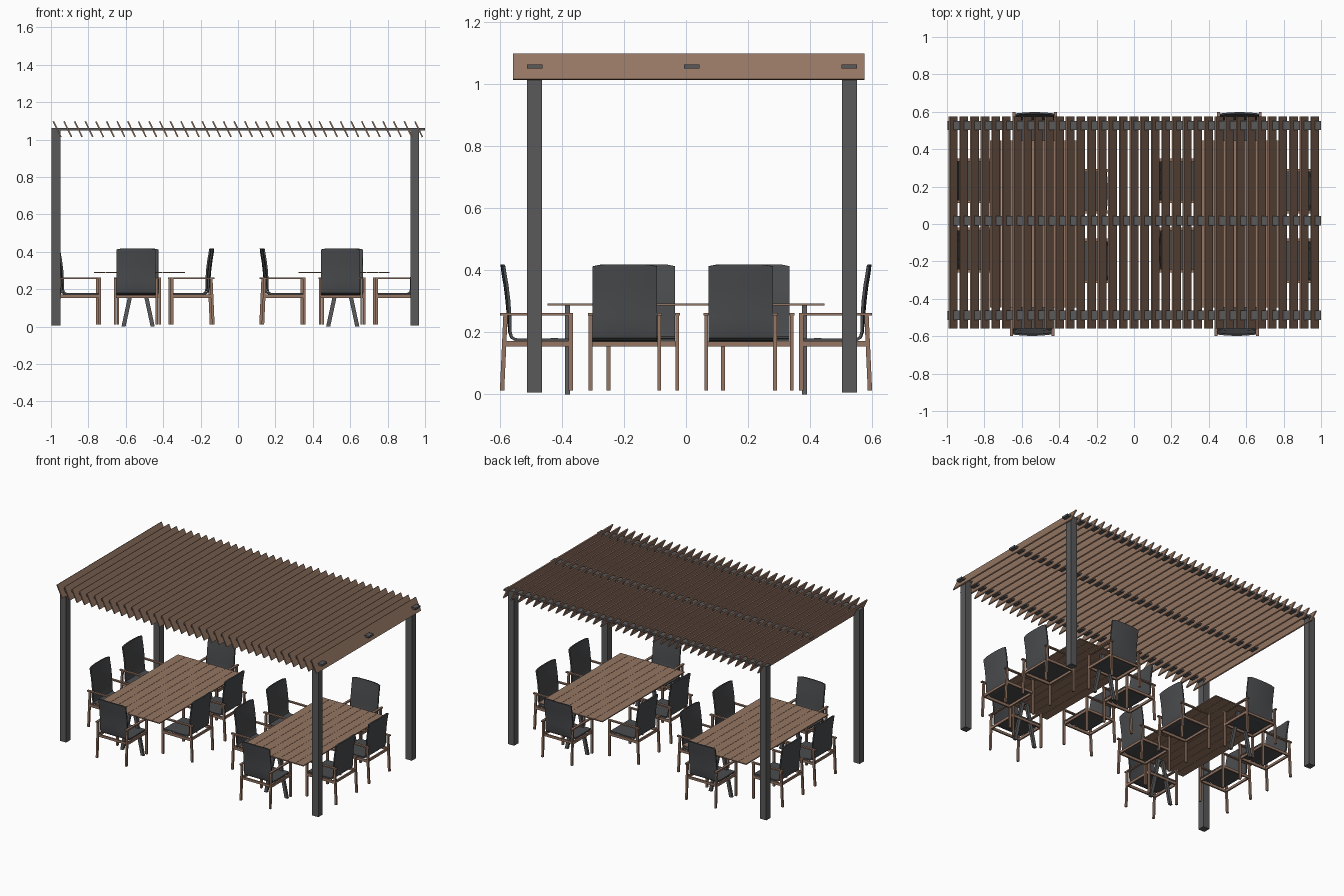
import bpy
import bmesh
from math import radians, hypot, atan2
from mathutils import Matrix, Vector

cube = bpy.data.objects.get("Cube")
if cube:
    bpy.data.objects.remove(cube)


def material(name, color):
    mat = bpy.data.materials.new(name)
    mat.use_nodes = True
    mat.diffuse_color = (*color, 1)
    mat.node_tree.nodes["Principled BSDF"].inputs["Base Color"].default_value = (*color, 1)
    return mat


wood = material("warm wood", (0.30, 0.18, 0.125))
metal = material("grey metal", (0.10, 0.10, 0.105))
fabric = material("dark fabric", (0.07, 0.072, 0.077))


def add_box(bm, center, size, rot=Matrix()):
    mat = Matrix.Translation(center) @ rot @ Matrix.Diagonal((*size, 1))
    bmesh.ops.create_cube(bm, size=1, matrix=mat)


def add_span(bm, low, high):
    low, high = Vector(low), Vector(high)
    add_box(bm, (low + high) / 2, high - low)


def add_strut(bm, start, end, width, depth):
    # Sheared post with level ends
    made = bmesh.ops.create_cube(bm, size=1)["verts"]
    for v in made:
        base = Vector(end if v.co.z > 0 else start)
        v.co = base + Vector((v.co.x * width, v.co.y * depth, 0))


def to_mesh(bm, name, mat):
    mesh = bpy.data.meshes.new(name)
    bm.to_mesh(mesh)
    bm.free()
    mesh.materials.append(mat)
    return mesh


def place(name, mesh, loc=(0, 0, 0), turn=0):
    obj = bpy.data.objects.new(name, mesh)
    obj.location = loc
    obj.rotation_euler.z = radians(turn)
    bpy.context.collection.objects.link(obj)
    return obj


# Pergola posts
post_y = (-0.488, 0.527)
for x in (-0.972, 0.945):
    for y in post_y:
        bm = bmesh.new()
        add_span(bm, (x - 0.024, y - 0.024, 0.006), (x + 0.024, y + 0.024, 1.062))
        place("pergola_post", to_mesh(bm, "pergola_post", metal))

# Flat roof beams running lengthways
for y in (post_y[0], 0.018, post_y[1]):
    bm = bmesh.new()
    add_span(bm, (-0.972, y - 0.025, 1.05), (1.0, y + 0.025, 1.063))
    place("roof_beam", to_mesh(bm, "roof_beam", metal))

# Tilted roof slats
bm = bmesh.new()
dx, dz = 0.04, 0.083
tilt = Matrix.Rotation(-atan2(dx, dz), 4, "Y")
count = 35
for i in range(count):
    x = -0.967 + i * 1.933 / (count - 1)
    add_box(bm, (x, 0.009, 1.056), (0.008, 1.134, hypot(dx, dz)), tilt)
place("roof_slats", to_mesh(bm, "roof_slats", wood))

# Table top of narrow planks
bm = bmesh.new()
planks, width = 8, 0.487
pitch = width / planks
for i in range(planks):
    x = -width / 2 + (i + 0.5) * pitch
    add_box(bm, (x, 0, 0.29), (pitch - 0.0015, 0.893, 0.007))
top_mesh = to_mesh(bm, "table_top", wood)

# Splayed table legs with a top plate at each end
bm = bmesh.new()
for y in (-0.382, 0.382):
    for s in (-1, 1):
        add_strut(bm, (s * 0.078, y, 0), (s * 0.016, y, 0.287), 0.022, 0.016)
    add_span(bm, (-0.03, y - 0.008, 0.278), (0.03, y + 0.008, 0.287))
legs_mesh = to_mesh(bm, "table_legs", metal)

# Chair frame: legs, arms and seat rails, facing +y
bm = bmesh.new()
for s in (-1, 1):
    x = s * 0.111
    add_strut(bm, (x, 0.11, 0.012), (x, 0.11, 0.255), 0.012, 0.014)
    add_strut(bm, (x, -0.111, 0.012), (x, -0.1, 0.255), 0.012, 0.014)
    add_span(bm, (x - 0.008, -0.118, 0.254), (x + 0.008, 0.118, 0.262))
    add_span(bm, (x - 0.005, -0.105, 0.154), (x + 0.005, 0.11, 0.172))
for y in (-0.098, 0.105):
    add_span(bm, (-0.111, y - 0.005, 0.154), (0.111, y + 0.005, 0.17))
frame_mesh = to_mesh(bm, "chair_frame", wood)

# Chair sling: one curved sheet swept over seat and back
profile = [(-0.109, 0.418), (-0.106, 0.39), (-0.099, 0.35), (-0.093, 0.3), (-0.09, 0.25),
           (-0.089, 0.2), (-0.084, 0.181), (-0.07, 0.172), (-0.03, 0.17), (0.06, 0.172), (0.112, 0.17)]
bm = bmesh.new()
cols = 8
rows = []
for y, z in profile:
    row = []
    for c in range(cols + 1):
        u = 2 * c / cols - 1
        bulge = 0.007 * (1 - u * u) * min(1, max(0, (z - 0.17) / 0.1))
        drop = 0.006 * u ** 8 if z > 0.41 else 0
        row.append(bm.verts.new((u * 0.104, y - bulge, z - drop)))
    rows.append(row)
for a, b in zip(rows, rows[1:]):
    for c in range(cols):
        bm.faces.new((a[c], b[c], b[c + 1], a[c + 1]))
bmesh.ops.recalc_face_normals(bm, faces=bm.faces)
bmesh.ops.solidify(bm, geom=bm.faces[:], thickness=0.009)
bmesh.ops.recalc_face_normals(bm, faces=bm.faces)
sling_mesh = to_mesh(bm, "chair_sling", fabric)

# Two dining sets: x, y and turn of each chair around its table
seats = [(-0.018, -0.482, 0), (-0.003, 0.482, 180),
         (-0.323, -0.139, -90), (-0.335, 0.23, -90),
         (0.284, -0.197, 90), (0.272, 0.176, 90)]
slings = []
for cx in (-0.527, 0.567):
    place("table_top", top_mesh, (cx, 0, 0))
    place("table_legs", legs_mesh, (cx - 0.007, 0, 0))
    for x, y, turn in seats:
        place("chair_frame", frame_mesh, (cx + x, y, 0), turn)
        slings.append(place("chair_sling", sling_mesh, (cx + x, y, 0), turn))

# Smooth the cloth while keeping its rim crisp
bpy.ops.object.select_all(action="DESELECT")
slings[0].select_set(True)
bpy.context.view_layer.objects.active = slings[0]
bpy.ops.object.shade_smooth_by_angle(angle=radians(40))
